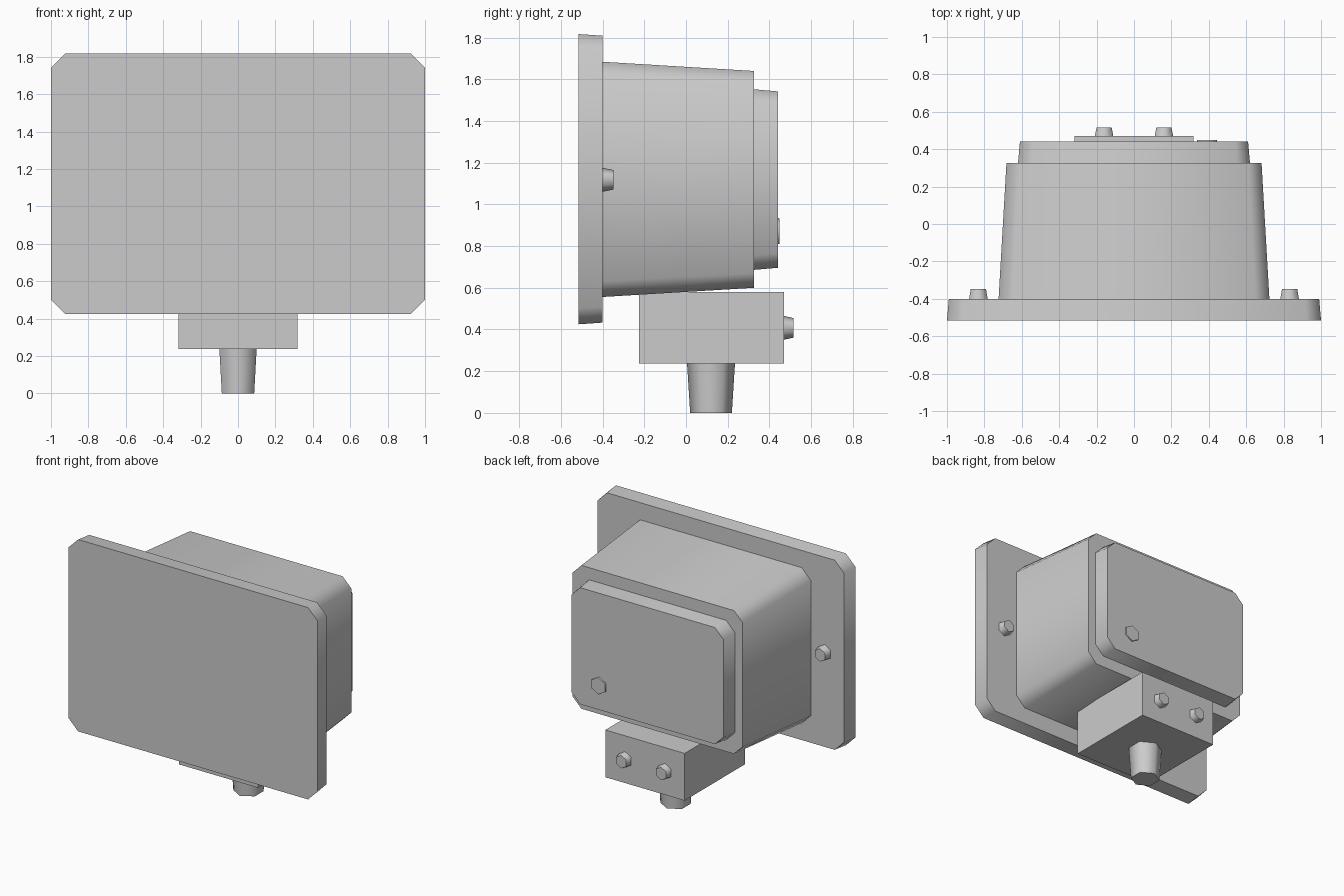
import bpy, bmesh, math

if "Cube" in bpy.data.objects:
    bpy.data.objects.remove(bpy.data.objects["Cube"])

grey = bpy.data.materials.new("light grey")
grey.diffuse_color = (0.6, 0.6, 0.6, 1)
grey.use_nodes = True
grey.node_tree.nodes["Principled BSDF"].inputs["Base Color"].default_value = grey.diffuse_color


def loft(name, ring_a, ring_b):
    """Closed solid between two matching rings of points."""
    bm = bmesh.new()
    a = [bm.verts.new(p) for p in ring_a]
    b = [bm.verts.new(p) for p in ring_b]
    bm.faces.new(a)
    bm.faces.new(b)
    n = len(a)
    for i in range(n):
        j = (i + 1) % n
        bm.faces.new((a[i], a[j], b[j], b[i]))
    bmesh.ops.recalc_face_normals(bm, faces=bm.faces)
    me = bpy.data.meshes.new(name)
    bm.to_mesh(me)
    bm.free()
    me.materials.append(grey)
    ob = bpy.data.objects.new(name, me)
    bpy.context.collection.objects.link(ob)
    bpy.ops.object.select_all(action='DESELECT')
    ob.select_set(True)
    bpy.context.view_layer.objects.active = ob
    bpy.ops.object.shade_smooth_by_angle(angle=math.radians(65))
    return ob


def chamfered(y, w, z0, z1, c):
    """Rectangle with cut corners in the plane y."""
    zc, h = (z0 + z1) / 2, (z1 - z0) / 2
    q = [(w, h - c), (w - c, h), (c - w, h), (-w, h - c),
         (-w, c - h), (c - w, -h), (w - c, -h), (w, c - h)]
    return [(x, y, zc + z) for x, z in q]


def hexagon(r):
    return [(r * math.sin(k * math.pi / 3), r * math.cos(k * math.pi / 3)) for k in range(6)]


def bolt(name, x, z, y0, y1, r0, r1):
    """Tapered hexagonal stud pointing backwards."""
    loft(name, [(x + u, y0, z + v) for u, v in hexagon(r0)],
         [(x + u, y1, z + v) for u, v in hexagon(r1)])


# Front plate, tapered housing and rear cover
loft("front_plate", chamfered(-0.515, 1.0, 0.425, 1.817, 0.077),
     chamfered(-0.40, 0.99, 0.433, 1.809, 0.076))
loft("housing", chamfered(-0.40, 0.724, 0.556, 1.684, 0.075),
     chamfered(0.325, 0.682, 0.60, 1.64, 0.07))
loft("rear_cover", chamfered(0.325, 0.62, 0.686, 1.552, 0.07),
     chamfered(0.441, 0.61, 0.696, 1.542, 0.069))

# Mounting block and stem
loft("mount_block", [(x, -0.225, z) for x, z in ((-.318, .237), (.318, .237), (.318, .58), (-.318, .58))],
     [(x, 0.47, z) for x, z in ((-.318, .237), (.318, .237), (.318, .58), (-.318, .58))])
loft("stem", [(u, 0.12 + v, 0.237) for u, v in hexagon(0.115)],
     [(u, 0.12 + v, 0.0) for u, v in hexagon(0.10)])

# Bolts
for side, s in (("left", -1), ("right", 1)):
    bolt("plate_bolt_" + side, 0.832 * s, 1.118, -0.40, -0.348, 0.057, 0.047)
    bolt("block_bolt_" + side, 0.16 * s, 0.408, 0.47, 0.515, 0.057, 0.047)
bolt("cover_bolt", 0.39, 0.872, 0.441, 0.449, 0.063, 0.061)
